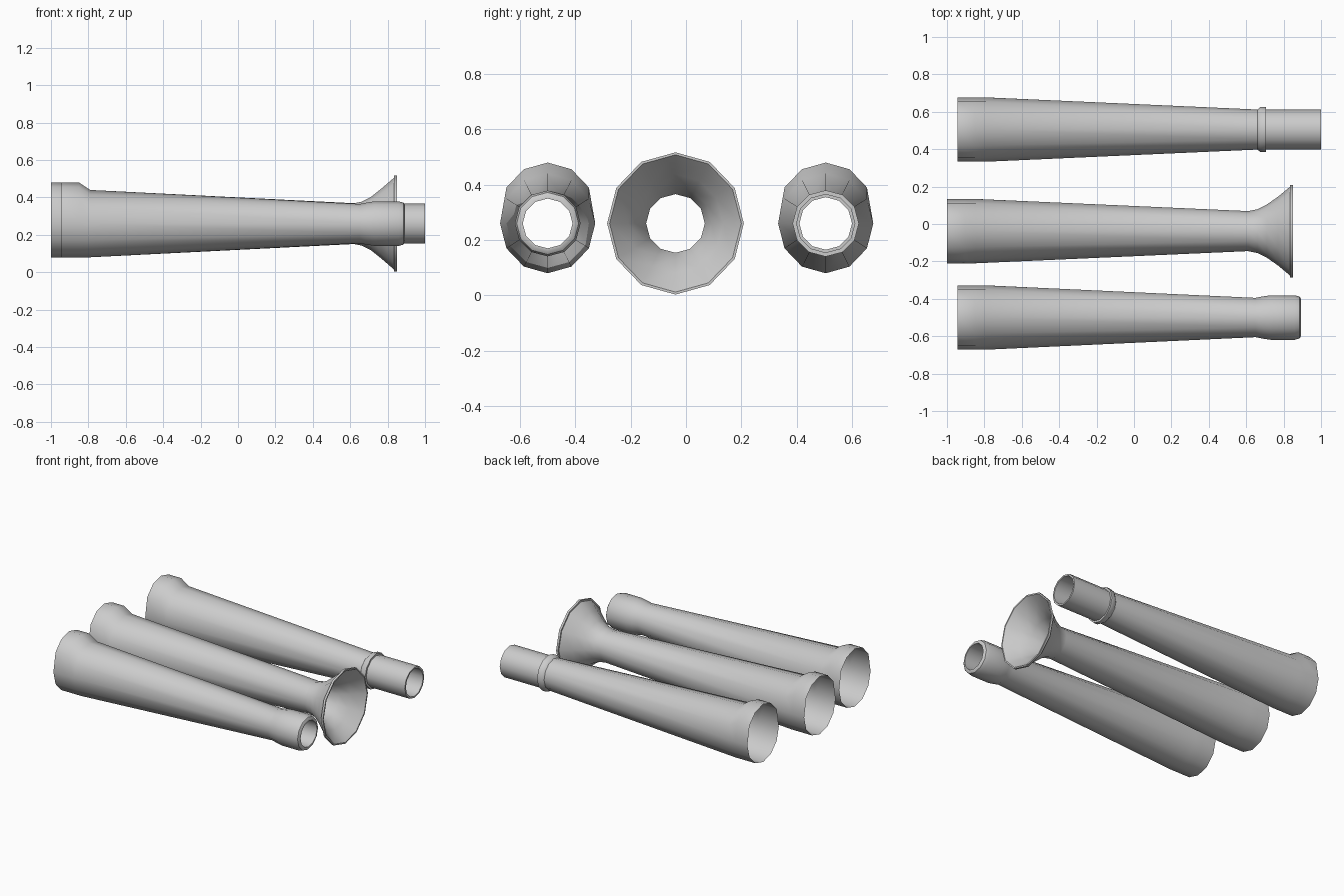
import bpy, bmesh, math

if "Cube" in bpy.data.objects:
    bpy.data.objects.remove(bpy.data.objects["Cube"])

SIDES = 12
CZ = 0.26


def tube(name, cy, profile):
    """Sweep 12-sided rings along x; each station is (x, y radius, z radius, lift of upper half)."""
    bm = bmesh.new()
    rings = []
    for x, ry, rz, lift in profile:
        ring = []
        for i in range(SIDES):
            a = 2 * math.pi * i / SIDES
            s = math.sin(a)
            z = CZ + rz * s + (lift if s > 0.1 else 0)
            ring.append(bm.verts.new((x, cy + ry * math.cos(a), z)))
        rings.append(ring)
    for a, b in zip(rings, rings[1:]):
        for i in range(SIDES):
            j = (i + 1) % SIDES
            bm.faces.new((a[i], a[j], b[j], b[i]))
    bmesh.ops.recalc_face_normals(bm, faces=bm.faces[:])
    # the first ring's wall must point outward
    bm.faces.ensure_lookup_table()
    f = bm.faces[0]
    c = f.calc_center_median()
    if f.normal.y * (c.y - cy) + f.normal.z * (c.z - CZ) < 0:
        bmesh.ops.reverse_faces(bm, faces=bm.faces[:])
    me = bpy.data.meshes.new(name)
    bm.to_mesh(me)
    bm.free()
    ob = bpy.data.objects.new(name, me)
    bpy.context.collection.objects.link(ob)
    bpy.ops.object.select_all(action='DESELECT')
    ob.select_set(True)
    bpy.context.view_layer.objects.active = ob
    bpy.ops.object.shade_smooth_by_angle(angle=math.radians(40))
    return ob


def body(start):
    """Shared breech end with a raised upper half."""
    return [(start, .172, .18, .04), (start + .095, .172, .18, .04),
            (start + .155, .172, .18, 0)]


def rnd(points):
    return [(x, r, r, 0) for x, r in points]


# stepped muzzle: collar, narrow sleeve and inner wall
tube("stepped_barrel", .505, body(-.945) + rnd([
    (.66, .107), (.675, .12), (.705, .12), (.705, .107), (1, .107), (1, .095), (.72, .095)]))

# flared bell muzzle with rim and inner cone
tube("flared_barrel", -.038, body(-1) + rnd([(.61, .107), (.66, .117), (.71, .142)]) + [
    (.77, .184, .19, 0), (.835, .238, .246, 0), (.835, .247, .257, 0), (.85, .247, .257, 0),
    (.85, .238, .248, 0), (.77, .172, .178, 0), (.71, .131, .131, 0), (.63, .106, .106, 0)])

# swollen muzzle with rounded lip and inner wall
tube("swollen_barrel", -.5, body(-.945) + rnd([
    (.65, .105), (.69, .113), (.73, .119), (.86, .119), (.885, .112), (.893, .1),
    (.893, .09), (.72, .09)]))
